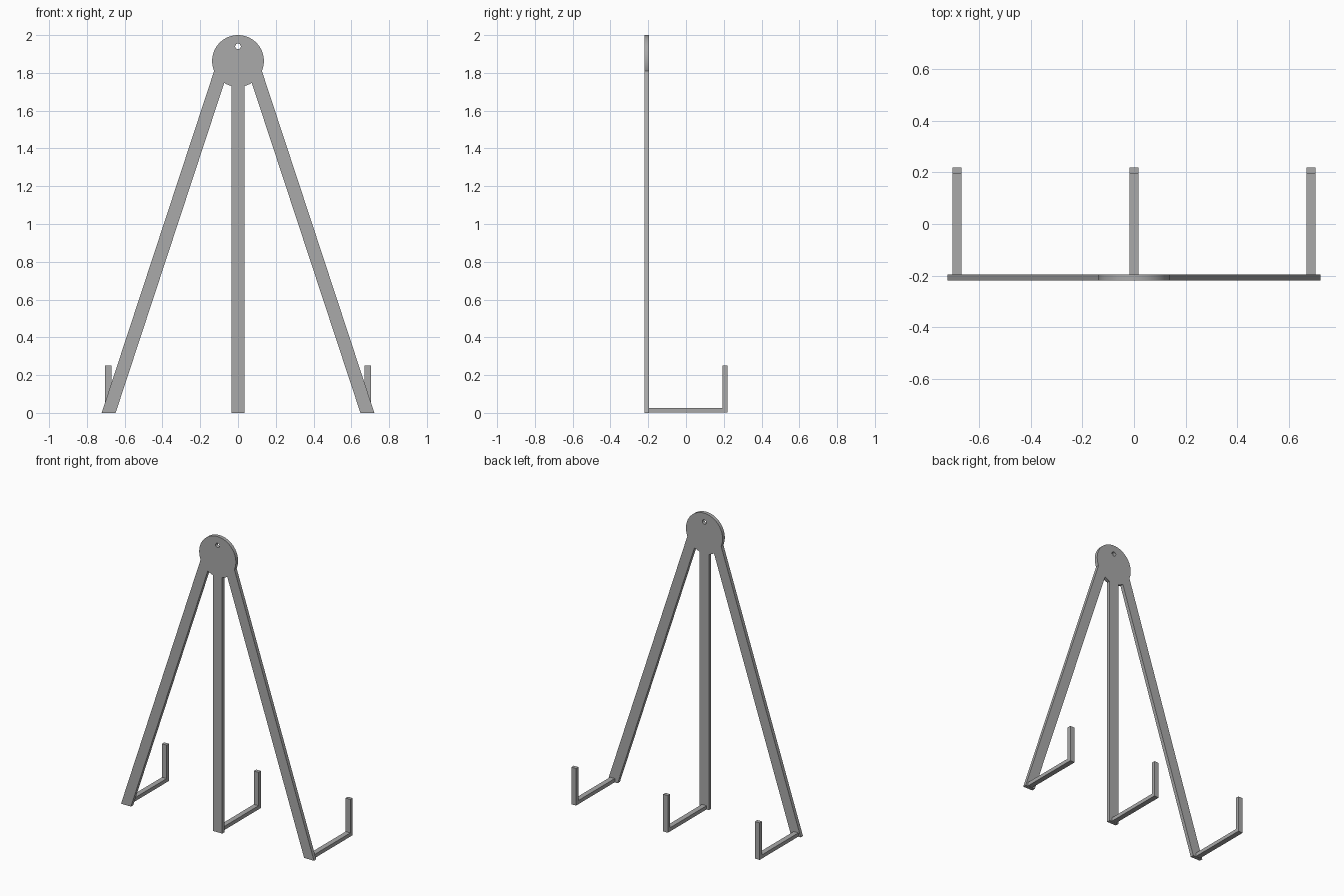
import bpy
import math

if "Cube" in bpy.data.objects:
    bpy.data.objects.remove(bpy.data.objects["Cube"])

steel = bpy.data.materials.new("grey steel")
steel.diffuse_color = (0.40, 0.40, 0.40, 1)
steel.use_nodes = True
steel.node_tree.nodes["Principled BSDF"].inputs["Base Color"].default_value = steel.diffuse_color


def plate(name, outlines, thickness, rotation, location):
    """Flat filled profile (later outlines are holes) with a thickness."""
    curve = bpy.data.curves.new(name, 'CURVE')
    curve.dimensions = '2D'
    curve.fill_mode = 'BOTH'
    curve.extrude = thickness / 2
    for pts in outlines:
        spline = curve.splines.new('POLY')
        spline.points.add(len(pts) - 1)
        for p, (u, v) in zip(spline.points, pts):
            p.co = (u, v, 0, 1)
        spline.use_cyclic_u = True
    obj = bpy.data.objects.new(name, curve)
    bpy.context.collection.objects.link(obj)
    obj.rotation_euler = rotation
    obj.location = location
    bpy.ops.object.select_all(action='DESELECT')
    obj.select_set(True)
    bpy.context.view_layer.objects.active = obj
    bpy.ops.object.convert(target='MESH')
    obj = bpy.context.object
    obj.data.materials.clear()
    obj.data.materials.append(steel)
    bpy.ops.object.shade_smooth_by_angle(angle=math.radians(30))
    return obj


def arc(cz, r, a0, a1, n):
    return [(r * math.cos(a0 + (a1 - a0) * i / n),
             cz + r * math.sin(a0 + (a1 - a0) * i / n)) for i in range(n + 1)]


# Frame: round head with three legs, cut from one sheet
CZ, R = 1.863, 0.137
a_out = math.atan2(1.81 - CZ, 0.1265)      # outer leg edge meets the head
a_in = math.atan2(1.747 - CZ, 0.073)       # inner leg edge meets the head
a_mid = math.atan2(-0.1325, 0.035)         # middle leg meets the head
half = [(0.035, 0)] + arc(CZ, R, a_mid, a_in, 6) + [(0.648, 0), (0.722, 0)]
half += arc(CZ, R, a_out, math.pi / 2, 32)
mirrored = [(-x, z) for x, z in reversed(half[:-1])]
hole = arc(1.94, 0.015, 0, math.tau * 23 / 24, 23)
plate("frame", [half + mirrored, hole], 0.024, (math.pi / 2, 0, 0), (0, -0.207, 0))

# Hooks: a bar running back from each foot with an upright tip
hook = [(-0.196, 0.001), (0.219, 0.001), (0.219, 0.252), (0.194, 0.252),
        (0.194, 0.026), (-0.196, 0.026)]
for side, x in (("left", -0.687), ("middle", 0), ("right", 0.687)):
    plate(side + "_hook", [hook], 0.035, (math.pi / 2, 0, math.pi / 2), (x, 0, 0))
